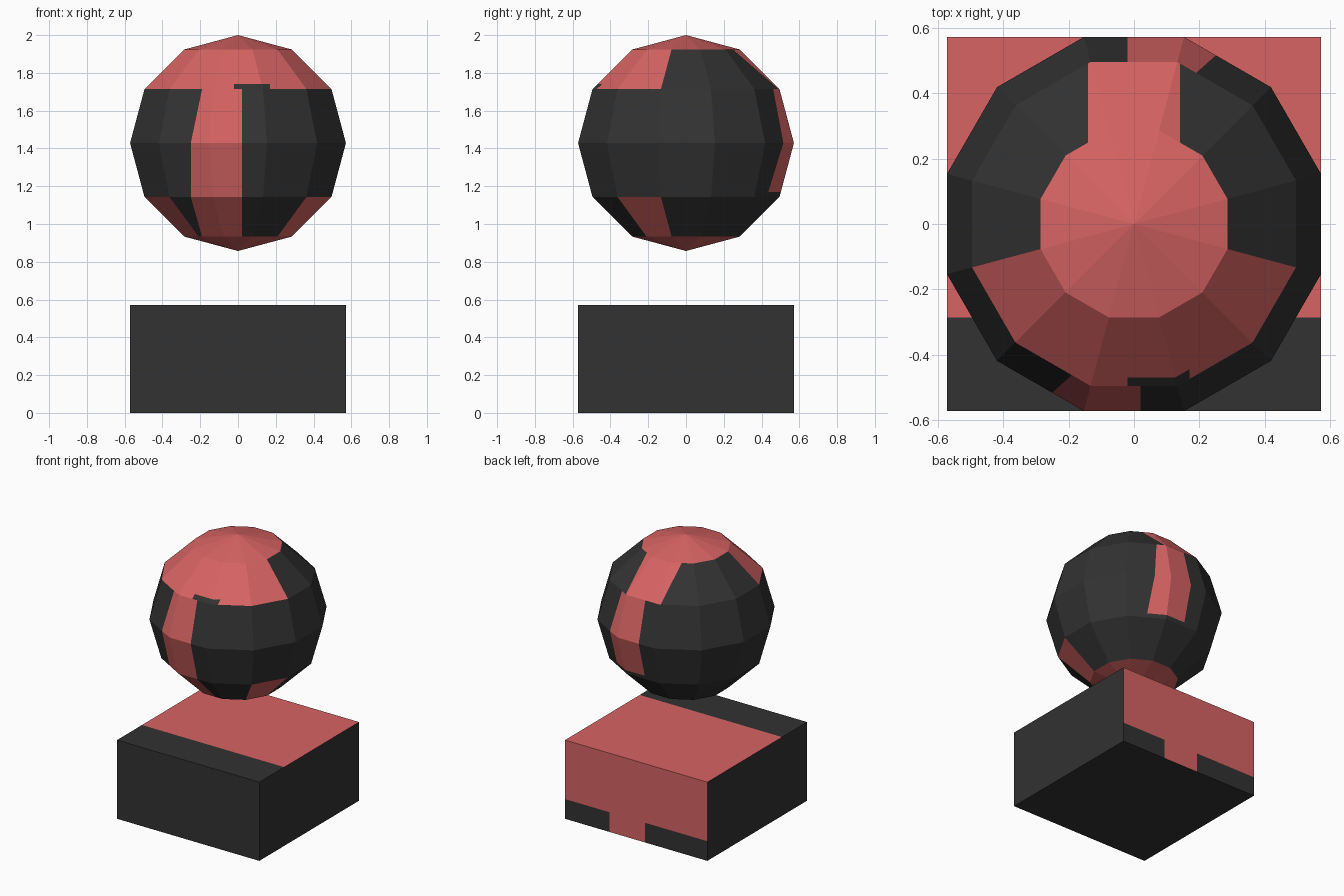
import bpy, bmesh, math
from mathutils import Vector, Matrix

if "Cube" in bpy.data.objects:
    bpy.data.objects.remove(bpy.data.objects["Cube"])

R = 4 / 7            # half width of block and ball
CZ = 2 - R           # ball centre height
Z1, Z2 = CZ + R * 0.866, CZ + R * 0.5    # upper ring heights
Z3, Z4 = CZ - R * 0.5, CZ - R * 0.866    # lower ring heights


def material(name, rgb):
    m = bpy.data.materials.new(name)
    m.diffuse_color = (*rgb, 1)
    m.use_nodes = True
    m.node_tree.nodes["Principled BSDF"].inputs["Base Color"].default_value = m.diffuse_color
    return m


BLACK = material("charcoal black", (0.032, 0.032, 0.032))
RED = material("soft red", (0.68, 0.125, 0.125))


def cut(bm, co, no, where):
    """Slice only the faces whose centre passes the test."""
    faces = [f for f in bm.faces if where(f.calc_center_median())]
    geom = faces + list({e for f in faces for e in f.edges}) + list({v for f in faces for v in f.verts})
    bmesh.ops.bisect_plane(bm, geom=geom, dist=1e-5, plane_co=Vector(co), plane_no=Vector(no))


def finish(bm, name, is_red):
    for f in bm.faces:
        f.material_index = int(is_red(f.calc_center_median()))
        f.smooth = False
    me = bpy.data.meshes.new(name)
    bm.to_mesh(me)
    bm.free()
    me.materials.append(BLACK)
    me.materials.append(RED)
    bpy.context.collection.objects.link(bpy.data.objects.new(name, me))


# base block: red top and back with black borders
bm = bmesh.new()
bmesh.ops.create_cube(bm, size=1, matrix=Matrix.Translation((0, 0, R / 2)) @ Matrix.Diagonal((2 * R, 2 * R, R, 1)))
cut(bm, (0, -R / 2, 0), (0, 1, 0), lambda c: c.z > R - 0.01)
cut(bm, (0, 0, R / 4), (0, 0, 1), lambda c: c.y > R - 0.01)
for x in (0.214, -0.071):
    cut(bm, (x, 0, 0), (1, 0, 0), lambda c: c.y > R - 0.01 and c.z < R / 4)


def block_red(c):
    if c.z > R - 0.01:
        return c.y > -R / 2
    if c.y > R - 0.01:
        return c.z > R / 4 or -0.071 < c.x < 0.214
    return False


finish(bm, "base_block", block_red)

# twelve-sided ball
bm = bmesh.new()
W = R / math.cos(math.radians(15))
bmesh.ops.create_uvsphere(bm, u_segments=12, v_segments=6, radius=1,
                          matrix=Matrix.Translation((0, 0, CZ)) @ Matrix.Diagonal((W, W, R, 1))
                          @ Matrix.Rotation(math.radians(15), 4, 'Z'))


def band(c, lo, hi):
    return lo < c.z < hi


# vertical stripes on front and back, half-turn copies of each other
for s in (-1, 1):
    def side(c, s=s):
        return c.y * s > 0.2 and band(c, Z3, Z2)
    cut(bm, (-0.02 * s, 0, 0), (1, 0, 0), side)
    cut(bm, (0.25 * s, 0, CZ), (s, 0, 0.21), lambda c: side(c) and c.z > CZ)
    cut(bm, (0.25 * s, 0, CZ), (1, 0, 0), lambda c: side(c) and c.z < CZ)
cut(bm, (0, 0, 1.17), (0, 0, 1), lambda c: c.y > 0.2 and band(c, Z3, CZ) and -0.02 < c.x < 0.25)
# stripe from the crown down the back
for x in (-0.14, 0.14):
    cut(bm, (x, 0, 0), (1, 0, 0), lambda c: c.y > 0.2 and band(c, Z2, Z1))
# notch under the front of the crown
for x in (-0.02, 0.17):
    cut(bm, (x, 0, 0), (1, 0, 0), lambda c: c.y < -0.3 and band(c, Z2, Z1))
cut(bm, (0, 0, 1.74), (0, 0, 1), lambda c: c.y < -0.3 and band(c, Z2, Z1) and -0.02 < c.x < 0.17)
# lower end of the front stripe
SLOPE = 0.06 / (Z3 - Z4)
cut(bm, (0.02, 0, 0), (1, 0, 0), lambda c: c.y < -0.2 and band(c, Z4, Z3))
cut(bm, (-0.25, 0, Z3), (1, 0, SLOPE), lambda c: c.y < -0.2 and band(c, Z4, Z3) and -0.3 < c.x < 0.02)


def ball_red(c):
    u = c.x if c.y > 0 else -c.x
    a = math.degrees(math.atan2(c.y, abs(c.x)))
    if c.z > Z1 or c.z < Z4:
        return True
    if c.z > Z2:
        if c.y > 0:
            return abs(c.x) < 0.14 and a > 30
        return a < -15 and not (c.z < 1.74 and -0.02 < c.x < 0.17)
    if c.z > Z3:
        edge = 0.25 - max(0, c.z - CZ) * 0.21
        return abs(c.y) > 0.2 and -0.02 < u < edge and (c.y < 0 or c.z > 1.17)
    if -45 < a < -15:
        return True
    return c.y < -0.2 and -0.25 + (Z3 - c.z) * SLOPE < c.x < 0.02


finish(bm, "floating_ball", ball_red)
